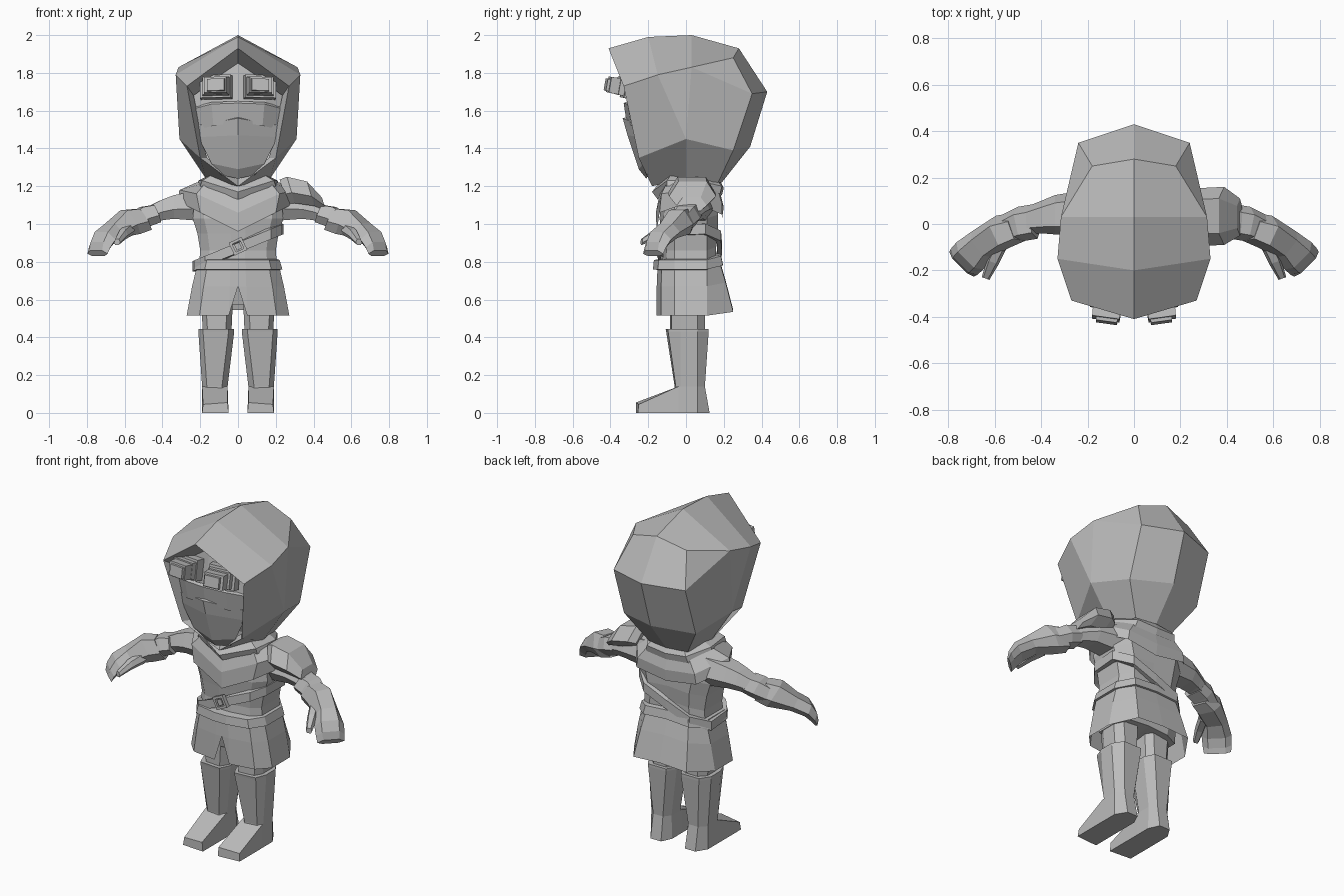
import bpy, bmesh, math
from mathutils import Vector, Matrix

grey = bpy.data.materials.new("plain grey")
grey.diffuse_color = (0.5, 0.5, 0.5, 1)


def build(name, verts, faces, mirror=False):
    """Flat shaded mesh, optionally mirrored across x = 0."""
    me = bpy.data.meshes.new(name)
    me.from_pydata([tuple(v) for v in verts], [], faces)
    bm = bmesh.new()
    bm.from_mesh(me)
    bmesh.ops.recalc_face_normals(bm, faces=bm.faces)
    bm.to_mesh(me)
    bm.free()
    me.materials.append(grey)
    ob = bpy.data.objects.new(name, me)
    bpy.context.collection.objects.link(ob)
    if mirror:
        ob.modifiers.new("mirror", 'MIRROR').use_clip = True
    return ob


def loft(name, rings, closed=True, mirror=False):
    """Skin a list of equal rings; closed rings are capped."""
    n = len(rings[0])
    verts = [p for r in rings for p in r]
    faces = [(i * n + j, i * n + (j + 1) % n, (i + 1) * n + (j + 1) % n, (i + 1) * n + j)
             for i in range(len(rings) - 1) for j in range(n if closed else n - 1)]
    if closed:
        faces += [tuple(range(n))[::-1], tuple(range(len(verts) - n, len(verts)))]
    return build(name, verts, faces, mirror)


def limb(name, stations, mirror=True, tilt=0.0):
    """Six sided limb; station = x, y, z, width, height, yaw in degrees."""
    rings = []
    for x, y, z, w, h, yaw in stations:
        a = math.radians(yaw)
        side = Vector((math.sin(a), math.cos(a), 0)) * w / 2
        up = Vector((math.cos(a) * tilt, -math.sin(a) * tilt, 1)) * h / 2
        c = Vector((x, y, z))
        rings.append([c + side * u + up * v for u, v in
                      ((-1, -.2), (-.6, 1), (.6, 1), (1, -.2), (.6, -1), (-.6, -1))])
    return loft(name, rings, True, mirror)


def box(name, center, size, rot=(0, 0, 0), mirror=False, taper=1.0):
    """Box whose front (-y) end may be tapered."""
    m = Matrix.Translation(center)
    for ang, ax in zip(rot, "XYZ"):
        m = m @ Matrix.Rotation(math.radians(ang), 4, ax)
    rings = []
    for y in (-.5, .5):
        t = taper if y < 0 else 1
        rings.append([m @ Vector((u * size[0] * t, y * size[1], v * size[2] * t))
                      for u, v in ((-.5, -.5), (.5, -.5), (.5, .5), (-.5, .5))])
    return loft(name, rings, True, mirror)


# hood shell
hood = [(0, -.41, 1.93), (.27, -.33, 1.73), (.2, -.25, 1.35), (0, -.18, 1.2),
        (0, -.2, 1.99), (.33, -.15, 1.79),
        (0, .03, 2), (.315, .03, 1.83), (.31, 0, 1.45), (.17, 0, 1.24),
        (0, .28, 1.93), (.18, .25, 1.88), (.24, .35, 1.69), (.24, .25, 1.39), (.13, .17, 1.22),
        (0, .43, 1.7), (0, .34, 1.41), (0, .19, 1.22)]
build("hood", hood, [
    (0, 1, 5, 4), (4, 5, 7, 6), (6, 7, 11, 10), (10, 11, 12, 15), (15, 12, 13, 16),
    (16, 13, 14, 17), (7, 12, 11), (7, 8, 13, 12), (8, 9, 14, 13), (1, 2, 8, 5),
    (5, 8, 7), (2, 3, 9, 8)], True)

# hood lining between rim and face
inner = [(0, -.27, 1.85), (.235, -.25, 1.68), (.165, -.2, 1.35), (0, -.17, 1.24)]
loft("hood_lining", [hood[:4], inner], False, True)

# face, nose band and mask
loft("face", [[(0, -.27, 1.87), (.12, -.265, 1.82), (.24, -.23, 1.7)],
              [(0, -.31, 1.63), (.15, -.29, 1.63), (.24, -.23, 1.62)]], False, True)
loft("nose_band", [[(0, -.31, 1.65), (.14, -.305, 1.645), (.235, -.22, 1.62)],
                   [(0, -.33, 1.64), (.14, -.31, 1.635), (.235, -.24, 1.61)],
                   [(0, -.315, 1.54), (.13, -.29, 1.52), (.22, -.23, 1.5)]], False, True)
loft("mask", [[(0, -.3, 1.57), (.22, -.2, 1.53)],
              [(0, -.335, 1.56), (.225, -.24, 1.52)],
              [(0, -.31, 1.47), (.21, -.24, 1.46)],
              [(0, -.25, 1.29), (.14, -.225, 1.32)],
              [(0, -.21, 1.24), (.09, -.2, 1.26)]], False, True)

# goggles: stacked frames and protruding lens blocks
for part, y, size, taper in (("goggle_plate", -.305, (.17, .05, .125), .97),
                             ("goggle_frame", -.335, (.145, .05, .1), .95),
                             ("goggle_barrel", -.375, (.125, .07, .088), .95),
                             ("goggle_lens", -.41, (.1, .03, .07), .9)):
    box(part, (.117, y, 1.725 + (-.3 - y) * .1), size, (-10, 0, 8), True, taper)


# torso, belt and tunic skirt share one half cross section
def half(z, w, f, b, lift=0):
    return [(0, -f, z + lift), (w * .18, -f, z), (w * .75, -f * .85, z), (w, -.06, z),
            (w, .11, z), (w * .65, b, z + .02), (0, b, z + .03)]


loft("torso", [half(.74, .21, .13, .16), half(.86, .2, .12, .16), half(.95, .215, .13, .17),
               half(1.03, .24, .14, .17), half(1.13, .23, .13, .17), half(1.2, .15, .1, .14)],
     False, True)
loft("belt", [half(.815, .205, .12, .16), half(.81, .22, .17, .185),
              half(.76, .235, .175, .195), half(.755, .21, .13, .17)], False, True)
loft("skirt", [half(.79, .215, .15, .175), half(.67, .243, .155, .21),
               half(.515, .272, .155, .25, .155)], False, True)
loft("hips", [half(.7, .21, .12, .15), half(.57, .2, .09, .13)], False, True)
build("hips_underside", half(.57, .2, .09, .13), [tuple(range(7))], True)

# neck scarf and layered shoulder cape
loft("scarf", [[(0, -.14, 1.22), (.14, -.08, 1.26), (.15, .06, 1.26), (.1, .16, 1.24), (0, .18, 1.23)],
               [(0, -.18, 1.17), (.19, -.1, 1.23), (.21, .06, 1.23), (.13, .19, 1.2), (0, .2, 1.19)],
               [(0, -.15, 1.13), (.2, -.1, 1.2), (.22, .06, 1.2), (.14, .18, 1.16), (0, .19, 1.15)]],
     False, True)
loft("cape", [[(0, -.14, 1.16), (.17, -.1, 1.22), (.22, .05, 1.22), (.14, .17, 1.18), (0, .18, 1.17)],
              [(0, -.16, 1.06), (.22, -.13, 1.16), (.31, .03, 1.18), (.19, .19, 1.11), (0, .2, 1.09)],
              [(0, -.155, .96), (.2, -.14, 1.06), (.32, .03, 1.12), (.2, .19, 1.05), (0, .19, 1.02)]],
     False, True)

# diagonal strap around the torso, with buckle
prof = [(0, -.155), (.17, -.13), (.225, -.06), (.235, .1), (.15, .18), (0, .185)]
prof += [(-x, y) for x, y in prof[-2:0:-1]]
strap = [[(x * k, y * k, .875 + .42 * x + dz) for x, y in prof]
         for k, dz in ((.9, .03), (1.03, .027), (1.03, -.027), (.9, -.03))]
loft("chest_strap", [r + [r[0]] for r in strap], False)
for u, w, sx, sz in ((-.03, 0, .014, .075), (.03, 0, .014, .075),
                     (0, -.03, .075, .014), (0, .03, .075, .014)):
    t = math.radians(25)
    box("strap_buckle", (u * math.cos(t) - w * math.sin(t), -.165,
                         .882 + u * math.sin(t) + w * math.cos(t)),
        (sx, .025, sz), (0, -25, 0))
box("buckle_pin", (0, -.165, .882), (.03, .018, .035), (0, -25, 0))

# arms, gloves and thumbs
limb("upper_arm", [(.18, .05, 1.1, .2, .17, 0), (.34, .04, 1.09, .17, .125, 0),
                   (.40, .03, 1.075, .14, .11, 0), (.47, .015, 1.05, .11, .09, 5)])
limb("forearm", [(.43, .01, 1.055, .15, .09, 8), (.49, 0, 1.04, .15, .1, 12),
                 (.57, -.03, 1.0, .125, .085, 20)], tilt=.4)
limb("glove", [(.50, -.015, 1.025, .13, .11, 20), (.57, -.035, 1.01, .15, .125, 25),
               (.66, -.09, .965, .14, .075, 38), (.71, -.14, .925, .165, .065, 45),
               (.735, -.165, .88, .16, .05, 45), (.745, -.175, .845, .15, .03, 45)], tilt=.6)
limb("thumb", [(.575, -.09, .97, .06, .06, 70), (.61, -.165, .945, .055, .05, 70),
               (.64, -.235, .905, .035, .03, 70)])

# single shoulder guard on the right
limb("shoulder_guard", [(.24, .03, 1.17, .2, .13, 0), (.28, .03, 1.18, .25, .14, 0),
                        (.385, .035, 1.16, .25, .13, 0), (.455, .03, 1.105, .16, .07, 0)],
     False, -.3)


# legs and boots
def leg_ring(z, a, b, f, k):
    return [(a, -f * .4, z), (a + .03, -f, z), (b - .025, -f * .9, z), (b, -.03, z),
            (b, .06, z), (b - .04, k, z), (a + .03, k, z), (a, .06, z)]


loft("thigh", [leg_ring(.64, .025, .2, .085, .1), leg_ring(.42, .035, .185, .085, .1)],
     True, True)
loft("boot_shaft", [leg_ring(.445, .02, .21, .108, .12), leg_ring(.43, .02, .21, .105, .12),
                    leg_ring(.14, .055, .19, .06, .1), leg_ring(0, .05, .19, .06, .125)],
     True, True)
loft("boot_foot", [[(.05, .06, 0), (.19, .06, 0), (.19, .06, .14), (.055, .06, .14)],
                   [(.05, -.04, 0), (.19, -.04, 0), (.19, -.04, .14), (.055, -.04, .14)],
                   [(.05, -.265, 0), (.19, -.255, 0), (.185, -.25, .045), (.055, -.265, .055)]],
     True, True)
